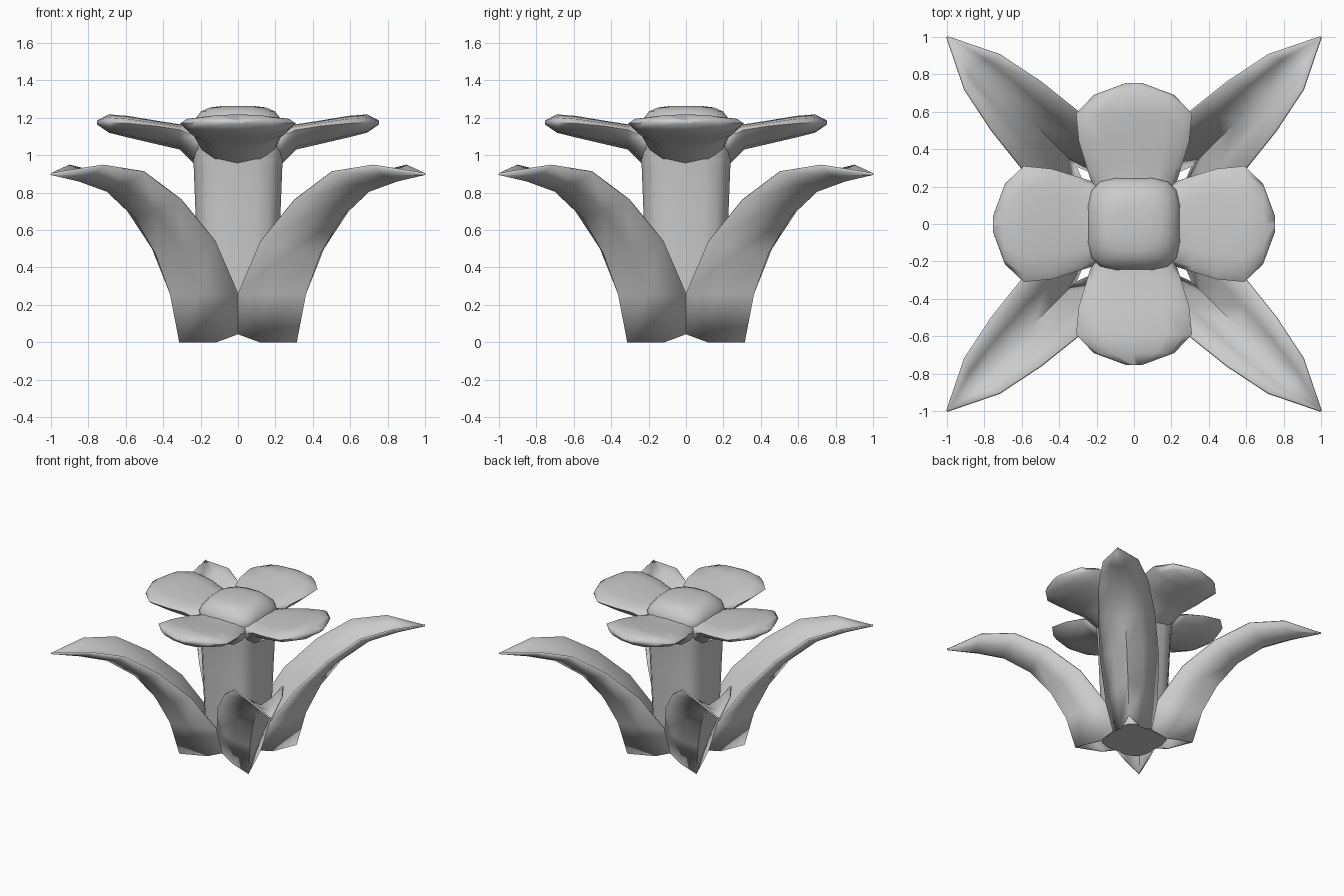
import bpy, math
from mathutils import Vector, Matrix

if "Cube" in bpy.data.objects:
    bpy.data.objects.remove(bpy.data.objects["Cube"])


def make_object(name, verts, faces, angle=60):
    me = bpy.data.meshes.new(name)
    me.from_pydata([tuple(v) for v in verts], [], faces)
    ob = bpy.data.objects.new(name, me)
    bpy.context.collection.objects.link(ob)
    bpy.ops.object.select_all(action='DESELECT')
    ob.select_set(True)
    bpy.context.view_layer.objects.active = ob
    bpy.ops.object.mode_set(mode='EDIT')
    bpy.ops.mesh.select_all(action='SELECT')
    bpy.ops.mesh.remove_doubles(threshold=0.0005)
    bpy.ops.mesh.normals_make_consistent(inside=False)
    bpy.ops.object.mode_set(mode='OBJECT')
    bpy.ops.object.shade_smooth_by_angle(angle=math.radians(angle))
    return ob


def bridge(rows, n, closed):
    m = n if closed else n - 1
    return [(r * n + i, r * n + (i + 1) % n, (r + 1) * n + (i + 1) % n, (r + 1) * n + i)
            for r in range(rows - 1) for i in range(m)]


def turned_copies(ob, base):
    for k in range(1, 4):
        c = ob.copy()
        c.name = f"{base}_{k + 1}"
        c.matrix_world = Matrix.Rotation(k * math.pi / 2, 4, 'Z')
        bpy.context.collection.objects.link(c)


# Stem with a domed centre: rounded-square rings (half width, height)
N = 16
rings = [(0.21, 0.04), (0.215, 0.3), (0.23, 0.7), (0.24, 0.95), (0.25, 1.03), (0.25, 1.15),
         (0.235, 1.19), (0.20, 1.235), (0.15, 1.255), (0.08, 1.264)]
verts = []
for r, z in rings:
    e = 0.55 if z < 1.2 else 0.8
    for i in range(N):
        a = 2 * math.pi * (i + 0.5) / N
        c, s = math.cos(a), math.sin(a)
        verts.append((r * math.copysign(abs(c) ** e, c), r * math.copysign(abs(s) ** e, s), z))
faces = bridge(len(rings), N, True)
faces += [tuple(range(N)), tuple(range(len(verts) - N, len(verts)))]
make_object("stem_and_centre", verts, faces)

# Petal: closed sections (radius, half width, top, edge, underside height)
sections = [(0.12, 0.20, 1.16, 1.08, 0.92), (0.23, 0.23, 1.16, 1.10, 0.95),
            (0.31, 0.255, 1.165, 1.135, 1.03), (0.44, 0.295, 1.185, 1.155, 1.06),
            (0.59, 0.31, 1.21, 1.17, 1.095), (0.69, 0.215, 1.218, 1.175, 1.12),
            (0.755, 0.04, 1.185, 1.178, 1.165)]
verts = []
for r, w, t, e, b in sections:
    prof = [(0, t), (0.55, t - 0.1 * (t - e)), (0.88, e + 0.6 * (t - e)), (1, e),
            (0.85, e - 0.45 * (e - b)), (0.5, b + 0.15 * (e - b)), (0, b)]
    prof += [(-u, z) for u, z in prof[5:0:-1]]
    verts += [(r, u * w, z) for u, z in prof]
n = 12
faces = bridge(len(sections), n, True)
faces += [tuple(range(n)), tuple(range(len(verts) - n, len(verts)))]
petal = make_object("petal_1", verts, faces)
turned_copies(petal, "petal")

# Leaf: channel-shaped blade on the diagonal (midrib xy, midrib z, edge point)
rows = [(0.31, 0.0, (0.20, 0.0, 0.045)),
        (0.36, 0.26, (0.27, 0.0, 0.26)),
        (0.44, 0.48, (0.43, 0.12, 0.54)),
        (0.55, 0.67, (0.60, 0.30, 0.76)),
        (0.70, 0.81, (0.76, 0.50, 0.91)),
        (0.85, 0.865, (0.905, 0.72, 0.945)),
        (1.0, 0.9, (1.0, 0.998, 0.901))]
verts = []
for k, (m, mz, e) in enumerate(rows):
    e1, mid = Vector(e), Vector((m, m, mz))
    e2 = Vector((e[1], e[0], e[2]))
    bulge = (mid - (e1 + e2) / 2) * 0.12
    q1, q2 = (e1 + mid) / 2 + bulge, (e2 + mid) / 2 + bulge
    if k == 0:
        q1, q2 = Vector((0.23, 0.12, 0)), Vector((0.12, 0.23, 0))
    verts += [e1, q1, mid, q2, e2]
leaf = make_object("leaf_1", verts, bridge(len(rows), 5, False))
mod = leaf.modifiers.new("thickness", 'SOLIDIFY')
mod.thickness = 0.012
mod.offset = 0
turned_copies(leaf, "leaf")
